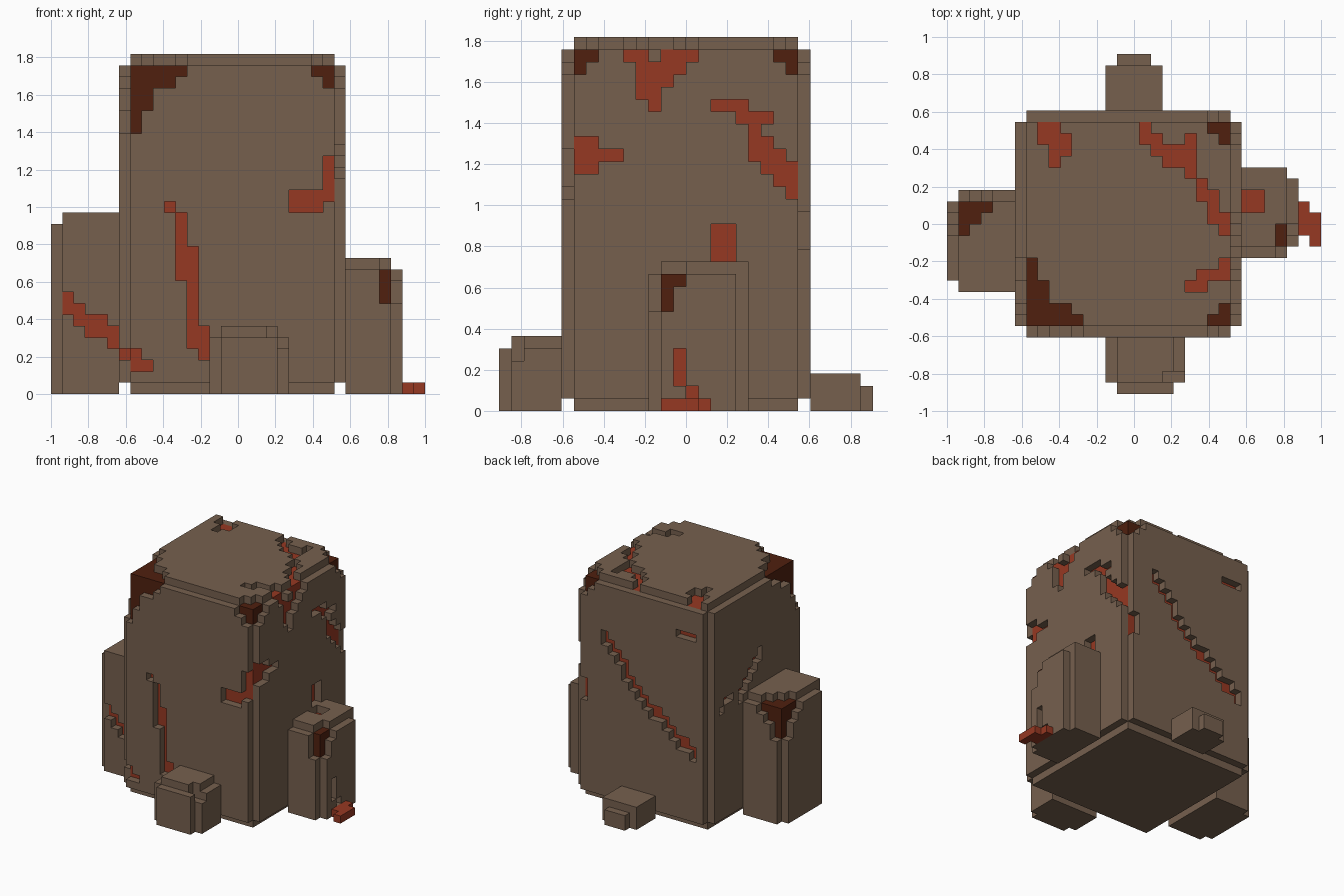
import bpy, bmesh, math

if "Cube" in bpy.data.objects:
    bpy.data.objects.remove(bpy.data.objects["Cube"], do_unlink=True)

U = 2 / 33                      # size of one block
NX, NY, NZ = 33, 30, 30         # grid size
STONE, RED, DARK = 0, 1, 2


def material(name, rgb):
    m = bpy.data.materials.new(name)
    m.use_nodes = True
    m.diffuse_color = (*rgb, 1)
    m.node_tree.nodes["Principled BSDF"].inputs["Base Color"].default_value = (*rgb, 1)
    return m


MATS = [material("brown stone", (0.181, 0.117, 0.076)),
        material("crack red", (0.305, 0.040, 0.016)),
        material("dark core", (0.080, 0.0144, 0.0048))]

cells = {}                      # (i, j, k) -> [part name, colour index]
removed, painted = set(), {}


def block(name, lo, hi, sides="", top="", bottom="", colour=STONE):
    """Solid of blocks with one-block steps on its upright, top and bottom edges."""
    for i in range(lo[0], hi[0] + 1):
        for j in range(lo[1], hi[1] + 1):
            for k in range(lo[2], hi[2] + 1):
                touch = {s for s, hit in (("w", i == lo[0]), ("e", i == hi[0]),
                                          ("s", j == lo[1]), ("n", j == hi[1])) if hit}
                cut = (len(touch & set(sides)) > 1
                       or (k == hi[2] and touch & set(top))
                       or (k == lo[2] and touch & set(bottom)))
                if not cut:
                    cells[i, j, k] = [name, colour]


RAYS = {"front": lambda a, b: [(a, j, b) for j in range(NY)],
        "back": lambda a, b: [(a, j, b) for j in reversed(range(NY))],
        "left": lambda a, b: [(i, a, b) for i in range(NX)],
        "right": lambda a, b: [(i, a, b) for i in reversed(range(NX))],
        "top": lambda a, b: [(a, b, k) for k in reversed(range(NZ))]}


def carve(side, a, b, colour):
    """Mark the outermost block for removal and colour the one behind it."""
    hits = [c for c in RAYS[side](a, b) if c in cells]
    if len(hits) > 1:
        removed.add(hits[0])
        painted[hits[1]] = colour


def crack(side, thick, *points):
    """Stepped groove along a path across one side."""
    for (a0, b0), (a1, b1) in zip(points, points[1:]):
        n = max(abs(a1 - a0), abs(b1 - b0))
        for s in range(n + 1):
            a, b = round(a0 + (a1 - a0) * s / n), round(b0 + (b1 - b0) * s / n)
            for t in range(thick):
                carve(side, a, b + t, RED)


def chip(corner, dx, dy, reach, size):
    """Broken top corner, long along its edges and short across them."""
    x_side, y_side = "left" if dx > 0 else "right", "front" if dy > 0 else "back"
    step = (dx, dy, -1)
    for side, p, q in ((x_side, 1, 2), (y_side, 0, 2), ("top", 0, 1)):
        for a in range(reach[p]):
            for b in range(reach[q]):
                if (a + 1) * (b + 1) <= size:
                    carve(side, corner[p] + a * step[p], corner[q] + b * step[q], DARK)


# Main block, the four lumps around it and the red spill on the ground
block("main_body", (6, 5, 0), (25, 24, 29), "wesn", "wesn", "wesn")
block("tall_side_lump", (0, 9, 0), (5, 17, 15), "wsn", "wn")
block("short_side_lump", (26, 12, 0), (30, 19, 11), "esn", "es")
block("front_lump", (14, 0, 0), (20, 4, 5), "wes", "wes")
block("back_lump", (14, 25, 0), (18, 29, 2), "wen", "n")
block("red_spill_inner", (31, 14, 0), (31, 16, 0), colour=RED)
block("red_spill_outer", (32, 13, 0), (32, 15, 0), colour=RED)

# Notch in the front lump
for i in (19, 20):
    for k in (4, 5):
        cells.pop((i, 1, k), None)

# Broken corners of the body, then of the two side lumps
chip((7, 6, 28), 1, 1, (5, 6, 6), 8)
chip((24, 6, 28), -1, 1, (2, 2, 2), 2)
chip((24, 23, 28), -1, -1, (2, 2, 2), 2)
chip((29, 13, 10), -1, 1, (1, 2, 3), 3)
chip((1, 16, 14), 1, -1, (3, 3, 4), 4)

# Front cracks
crack("front", 2, (21, 16), (22, 16), (24, 17), (24, 19))
crack("front", 1, (10, 16), (11, 15), (11, 10))
crack("front", 1, (12, 12), (12, 4), (13, 5), (13, 3))
crack("front", 2, (1, 7), (3, 5), (4, 5), (5, 4))
crack("front", 1, (6, 3), (7, 3), (7, 2), (8, 2))

# Cracks on the short lump's side
crack("right", 1, (10, 28), (11, 28), (11, 25))
crack("right", 1, (15, 28), (13, 28), (13, 26))
crack("right", 1, (14, 27), (12, 27), (12, 24))
crack("right", 1, (17, 24), (19, 24), (19, 23), (21, 23), (20, 22), (20, 20))
crack("right", 3, (21, 19), (23, 17))
crack("right", 3, (6, 19), (7, 19))
crack("right", 1, (8, 20), (9, 20))
crack("right", 3, (17, 12), (18, 12))
crack("right", 1, (14, 4), (14, 2), (15, 1))

# Top cracks
crack("top", 2, (8, 22), (9, 22), (9, 20), (10, 21))
crack("top", 2, (17, 22), (19, 20), (21, 20))
crack("top", 1, (21, 22), (21, 19), (22, 18), (22, 17))
crack("top", 2, (23, 16), (23, 15), (24, 14))
crack("top", 1, (21, 9), (22, 9), (22, 10), (24, 10), (24, 11))
crack("top", 2, (26, 16), (27, 16))

# Back cracks and cracks on the tall lump's side
crack("back", 2, (21, 21), (15, 14), (8, 9))
crack("back", 1, (8, 25), (10, 25))
crack("back", 1, (24, 13), (24, 15))
crack("left", 2, (14, 19), (18, 15))
crack("left", 1, (20, 16), (22, 15))

for c, colour in painted.items():
    cells[c][1] = colour
for c in removed:
    del cells[c]


def face_corners(cell, axis, sign):
    """Corners of one block face, wound to point outwards."""
    u, v = (axis + 1) % 3, (axis + 2) % 3
    loop = [(0, 0), (1, 0), (1, 1), (0, 1)]
    out = []
    for du, dv in loop[::sign]:
        p = list(cell)
        p[axis] += sign > 0
        p[u] += du
        p[v] += dv
        out.append(tuple(p))
    return out


# One mesh per part, using only exposed faces, with flat areas merged
for name in sorted({part for part, _ in cells.values()}):
    bm = bmesh.new()
    verts = {}
    for cell, (part, colour) in cells.items():
        if part != name:
            continue
        for axis in range(3):
            for sign in (-1, 1):
                near = list(cell)
                near[axis] += sign
                if tuple(near) in cells:
                    continue
                ring = []
                for p in face_corners(cell, axis, sign):
                    if p not in verts:
                        verts[p] = bm.verts.new((p[0] * U - 1, (p[1] - NY / 2) * U, p[2] * U))
                    ring.append(verts[p])
                bm.faces.new(ring).material_index = colour
    bmesh.ops.dissolve_limit(bm, angle_limit=math.radians(1), verts=bm.verts[:],
                             edges=bm.edges[:], delimit={"MATERIAL"})
    mesh = bpy.data.meshes.new(name)
    for m in MATS:
        mesh.materials.append(m)
    bm.to_mesh(mesh)
    bm.free()
    bpy.context.scene.collection.objects.link(bpy.data.objects.new(name, mesh))
